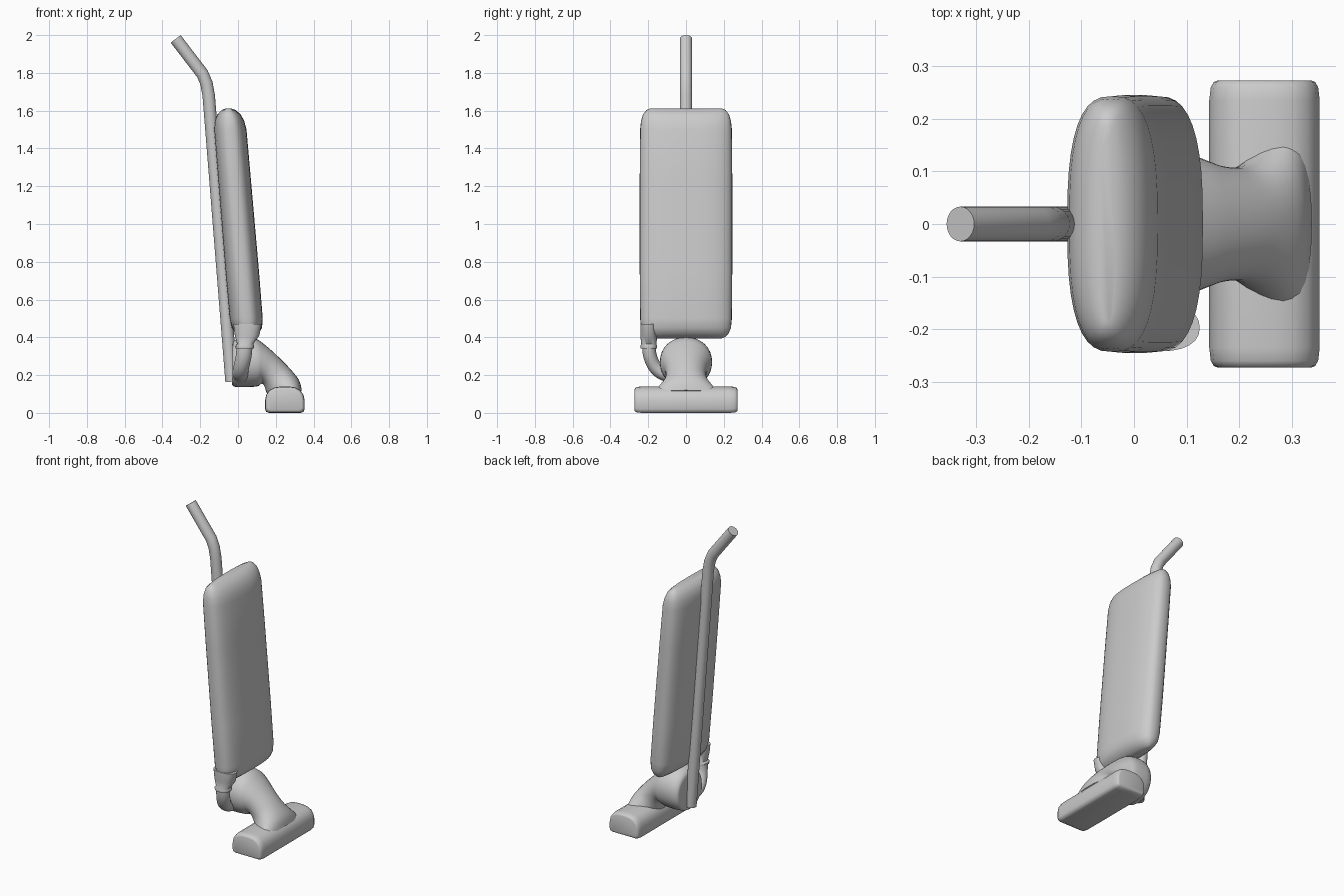
import bpy, bmesh, math
from mathutils import Vector as V

if "Cube" in bpy.data.objects:
    bpy.data.objects.remove(bpy.data.objects["Cube"])

grey = bpy.data.materials.new("light grey")
grey.diffuse_color = (0.6, 0.6, 0.6, 1)
grey.use_nodes = True
grey.node_tree.nodes["Principled BSDF"].inputs["Base Color"].default_value = grey.diffuse_color


def ring(c, u, v, n=2.0, k=32):
    """Superellipse ring round c with half axes u and v."""
    pts = []
    for i in range(k):
        a = 2 * math.pi * i / k
        ca, sa = math.cos(a), math.sin(a)
        p = math.copysign(abs(ca) ** (2 / n), ca)
        q = math.copysign(abs(sa) ** (2 / n), sa)
        pts.append(V(c) + V(u) * p + V(v) * q)
    return pts


def loft(name, rings, angle=40):
    bm = bmesh.new()
    vs = [[bm.verts.new(p) for p in r] for r in rings]
    k = len(vs[0])
    for a, b in zip(vs, vs[1:]):
        for i in range(k):
            j = (i + 1) % k
            bm.faces.new((a[i], a[j], b[j], b[i]))
    bm.faces.new(vs[0])
    bm.faces.new(vs[-1])
    bmesh.ops.recalc_face_normals(bm, faces=bm.faces)
    me = bpy.data.meshes.new(name)
    bm.to_mesh(me)
    bm.free()
    me.materials.append(grey)
    ob = bpy.data.objects.new(name, me)
    bpy.context.collection.objects.link(ob)
    bpy.ops.object.select_all(action='DESELECT')
    ob.select_set(True)
    bpy.context.view_layer.objects.active = ob
    bpy.ops.object.shade_smooth_by_angle(angle=math.radians(angle))
    return ob


def smooth(rows, steps=4):
    """Catmull-Rom interpolation of rows of numbers."""
    out = []
    for i in range(len(rows) - 1):
        p0, p1, p2 = rows[max(i - 1, 0)], rows[i], rows[i + 1]
        p3 = rows[min(i + 2, len(rows) - 1)]
        for s in range(steps):
            t = s / steps
            out.append([0.5 * (2 * b + (c - a) * t + (2 * a - 5 * b + 4 * c - d) * t * t
                               + (3 * b - a - 3 * c + d) * t ** 3)
                        for a, b, c, d in zip(p0, p1, p2, p3)])
    return out + [list(rows[-1])]


# handle: bent pole
path = [(-0.034, 0.165), (-0.155, 1.68), (-0.167, 1.745), (-0.188, 1.795), (-0.33, 1.98)]
rings = []
for i, (x, z) in enumerate(path):
    a, b = path[max(i - 1, 0)], path[min(i + 1, len(path) - 1)]
    d = V((b[0] - a[0], 0, b[1] - a[1])).normalized()
    rings.append(ring((x, 0, z), (0, 0.033, 0), V((d.z, 0, -d.x)) * 0.033, k=24))
loft("handle_pole", rings)

# dust bag: leaning rounded slab (z, half thickness, half width)
bag = [(0.395, 0.015, 0.19), (0.402, 0.035, 0.208), (0.42, 0.06, 0.225), (0.45, 0.08, 0.238),
       (0.50, 0.088, 0.243), (0.75, 0.089, 0.245), (1.25, 0.087, 0.245), (1.50, 0.086, 0.243),
       (1.545, 0.078, 0.238), (1.58, 0.062, 0.228), (1.603, 0.038, 0.21), (1.612, 0.015, 0.19)]
loft("dust_bag", [ring((0.085 - 0.084 * z, 0, z), (hx, 0, 0), (0, hy, 0), 2.7, 40)
                  for z, hx, hy in bag], 60)

# bag collar: flared corner of the bag narrowing to the hose
collar = [(0.05, 0.47, 0.075, 0.045), (0.048, 0.41, 0.065, 0.045), (0.038, 0.365, 0.043, 0.04),
          (0.035, 0.355, 0.05, 0.045), (0.035, 0.342, 0.048, 0.043)]
loft("bag_collar", [ring((x, -0.197, z), (hx, 0, 0), (0, hy, 0), 2.3, 24)
                    for x, z, hx, hy in collar], 50)

# hose from collar into the motor
hose = smooth([(0.035, -0.197, 0.36), (0.03, -0.19, 0.30), (0.018, -0.165, 0.245),
               (0.012, -0.125, 0.21), (0.015, -0.07, 0.195)])
rings = []
for i, p in enumerate(hose):
    d = V(hose[min(i + 1, len(hose) - 1)]) - V(hose[max(i - 1, 0)])
    side = d.cross(V((1, 0, 0))).normalized()
    rings.append(ring(p, (0.042, 0, 0), side * 0.036, k=24))
loft("hose", rings)

# motor housing and neck: rows of top x, top z, bottom x, bottom z, half width
neck = [(-0.03, 0.345, -0.03, 0.16, 0.10), (-0.022, 0.38, -0.027, 0.143, 0.122),
        (0.02, 0.40, 0.01, 0.136, 0.137), (0.09, 0.395, 0.10, 0.14, 0.136),
        (0.145, 0.358, 0.125, 0.155, 0.122), (0.205, 0.305, 0.14, 0.14, 0.109),
        (0.27, 0.24, 0.155, 0.10, 0.112), (0.322, 0.175, 0.19, 0.06, 0.155),
        (0.338, 0.12, 0.21, 0.04, 0.20)]
rings = []
for tx, tz, bx, bz, w in smooth(neck):
    rings.append(ring(((tx + bx) / 2, 0, (tz + bz) / 2),
                      ((tx - bx) / 2, 0, (tz - bz) / 2), (0, w, 0), 2.1))
loft("motor_neck", rings, 50)

# floor head: D-shaped section swept along y with rounded ends
half = [(0.085, 0.0), (0.099, 0.006), (0.105, 0.02), (0.105, 0.065), (0.099, 0.095),
        (0.082, 0.12), (0.055, 0.135), (0.02, 0.14)]
section = half + [(-x, z) for x, z in reversed(half)]
ends = [(0.273, 0.78), (0.27, 0.88), (0.26, 0.96), (0.235, 1.0)]
stations = [(-y, s) for y, s in ends] + list(reversed(ends))
loft("floor_head", [[V((0.248 + x * (0.3 + 0.7 * s), y, 0.065 + (z - 0.065) * s))
                     for x, z in section] for y, s in stations], 50)
